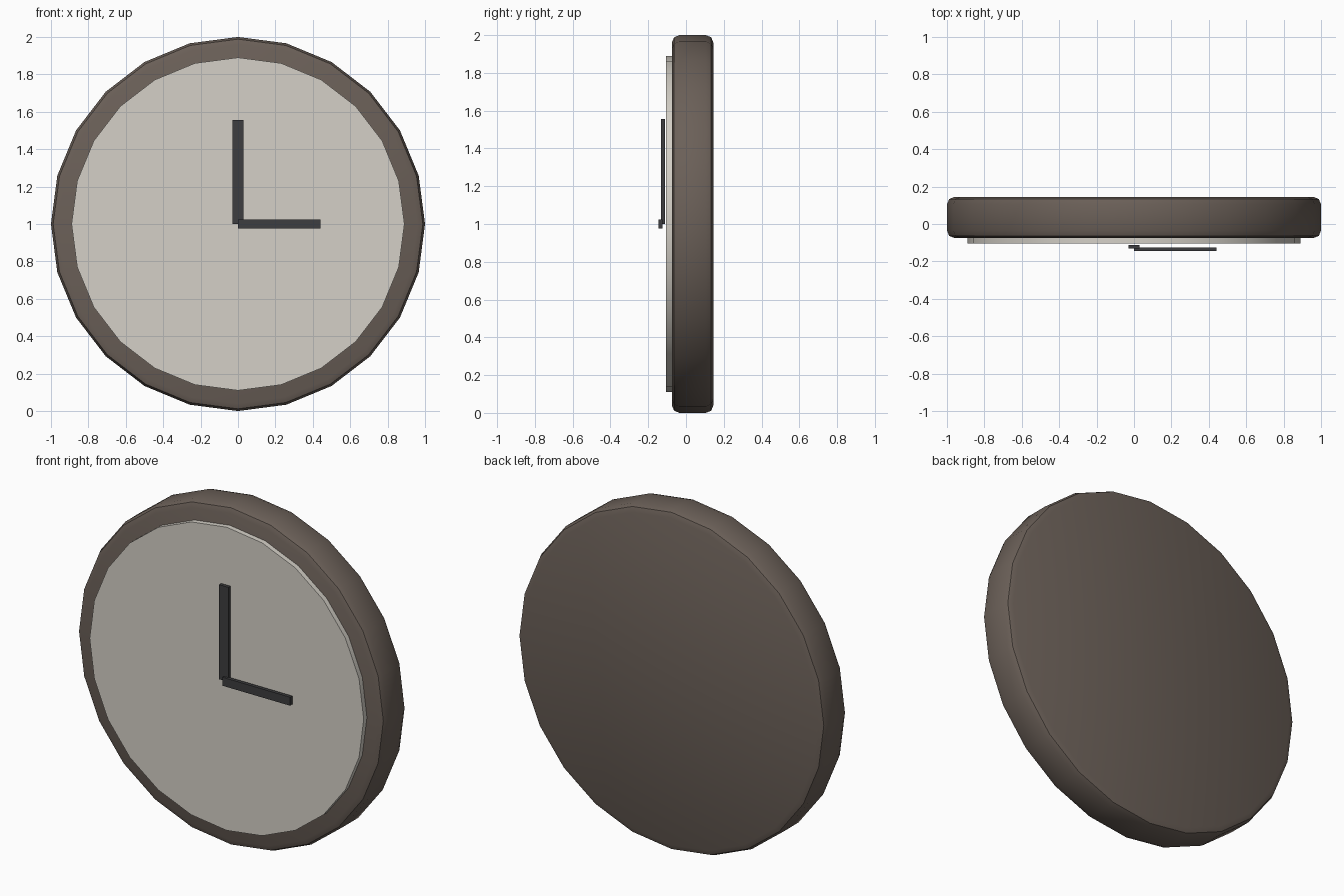
import bpy, math

if "Cube" in bpy.data.objects:
    bpy.data.objects.remove(bpy.data.objects["Cube"])


def material(name, rgb):
    m = bpy.data.materials.new(name)
    m.diffuse_color = (*rgb, 1)
    m.use_nodes = True
    m.node_tree.nodes["Principled BSDF"].inputs["Base Color"].default_value = m.diffuse_color
    return m


BROWN = material("dark taupe", (0.147, 0.117, 0.098))
CREAM = material("pale cream", (0.66, 0.63, 0.57))
BLACK = material("charcoal", (0.047, 0.047, 0.05))


def disc(name, radius, y0, y1, mat, bevel=0):
    bpy.ops.mesh.primitive_cylinder_add(
        vertices=24, radius=radius, depth=y1 - y0,
        location=(0, (y0 + y1) / 2, 1), rotation=(math.pi / 2, 0, 0))
    ob = bpy.context.object
    ob.name = name
    ob.data.materials.append(mat)
    if bevel:
        mod = ob.modifiers.new("Rounded rim", 'BEVEL')
        mod.width = bevel
        mod.segments = 2
        mod.limit_method = 'ANGLE'
        mod.angle_limit = math.radians(40)
        bpy.ops.object.modifier_apply(modifier=mod.name)
    bpy.ops.object.shade_smooth_by_angle(angle=math.radians(30))
    return ob


def box(name, lo, hi, mat):
    bpy.ops.mesh.primitive_cube_add(size=1, location=[(a + b) / 2 for a, b in zip(lo, hi)])
    ob = bpy.context.object
    ob.name = name
    ob.scale = [b - a for a, b in zip(lo, hi)]
    bpy.ops.object.transform_apply(location=False, rotation=False, scale=True)
    ob.data.materials.append(mat)
    return ob


# Case and dial
disc("clock_case", 1.0, -0.075, 0.145, BROWN, bevel=0.04)
disc("dial", 0.89, -0.105, -0.065, CREAM)

# Hands, floating just in front of the dial
box("minute_hand", (-0.03, -0.132, 1.0), (0.03, -0.112, 1.555), BLACK)
box("hour_hand", (0, -0.145, 0.975), (0.44, -0.125, 1.025), BLACK)
